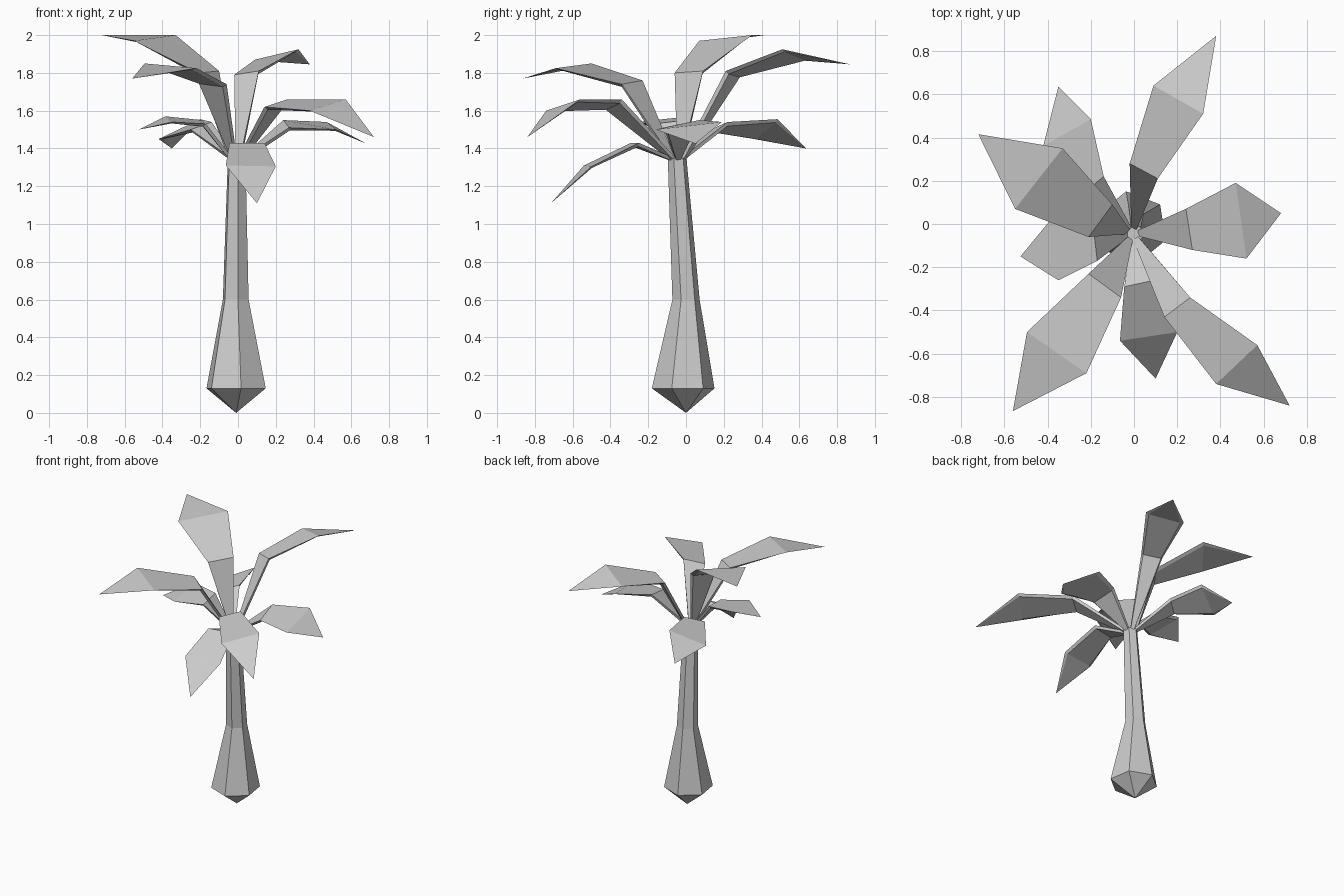
import bpy, bmesh
from math import cos, sin, radians
from mathutils import Vector

if "Cube" in bpy.data.objects:
    bpy.data.objects.remove(bpy.data.objects["Cube"])


def finish(bm, name):
    bmesh.ops.recalc_face_normals(bm, faces=bm.faces)
    mesh = bpy.data.meshes.new(name)
    bm.to_mesh(mesh)
    bm.free()
    ob = bpy.data.objects.new(name, mesh)
    bpy.context.collection.objects.link(ob)
    return ob


def bridge(bm, a, b):
    n = len(a)
    for i in range(n):
        j = (i + 1) % n
        bm.faces.new((a[i], a[j], b[j], b[i]))


# six-sided trunk with a pointed foot: (x, y, z, radius)
bm = bmesh.new()
rings = []
for x, y, z, r in [(-.01, -.015, .13, .168), (-.012, 0, .6, .073),
                   (-.007, -.047, 1.35, .05)]:
    rings.append([bm.verts.new((x + r * cos(radians(60 * i - 21)),
                                y + r * sin(radians(60 * i - 21)), z))
                  for i in range(6)])
for a, b in zip(rings, rings[1:]):
    bridge(bm, a, b)
bm.faces.new(rings[-1])
foot = bm.verts.new((-.01, 0, 0))
for i in range(6):
    bm.faces.new((foot, rings[0][(i + 1) % 6], rings[0][i]))
finish(bm, "trunk")


# frond: narrow root, bend pair, wide pair, tip; thin underside meeting at the tip
def frond(name, bend, wide, tip):
    bend = [Vector(p) for p in bend]
    wide = [Vector(p) for p in wide]
    tip = Vector(tip)
    mid = (bend[0] + bend[1]) / 2
    root = Vector((-.005, -.045, 1.35))
    out = Vector((mid.x - root.x, mid.y - root.y, 0)).normalized()
    across = (bend[1] - bend[0]).normalized() * .014
    root = root + out * .025
    pairs = [(root - across, root + across), bend, wide]
    bm = bmesh.new()
    loops = []
    for k, (l, r) in enumerate(pairs):
        ahead = tip if k == 2 else sum(pairs[k + 1], Vector()) / 2
        behind = sum(pairs[max(k - 1, 0)], Vector()) / 2
        n = (r - l).cross(ahead - behind).normalized()
        if n.z < 0:
            n = -n
        down = -n * (.018, .02, .01)[k]
        inset = (r - l) * .08
        loops.append([bm.verts.new(p) for p in
                      (l, r, r + down - inset, l + down + inset)])
    for a, b in zip(loops, loops[1:]):
        bridge(bm, a, b)
    bm.faces.new(loops[0])
    t = bm.verts.new(tip)
    for i in range(4):
        bm.faces.new((loops[-1][i], loops[-1][(i + 1) % 4], t))
    finish(bm, name)


frond("frond_back_right", [(-.02, .28, 1.79), (.11, .21, 1.81)],
      [(.09, .64, 1.87), (.32, .51, 1.925)], (.38, .87, 1.845))
frond("frond_right", [(.24, .07, 1.55), (.27, -.12, 1.51)],
      [(.47, .19, 1.54), (.52, -.16, 1.50)], (.68, .05, 1.425))
frond("frond_front_right", [(.26, -.34, 1.66), (.14, -.43, 1.62)],
      [(.57, -.56, 1.66), (.38, -.74, 1.60)], (.72, -.84, 1.46))
frond("frond_front", [(.14, -.25, 1.43), (-.045, -.29, 1.43)],
      [(.2, -.5, 1.305), (-.065, -.54, 1.31)], (.1, -.715, 1.11))
frond("frond_front_left", [(-.06, -.34, 1.74), (-.21, -.23, 1.76)],
      [(-.22, -.69, 1.825), (-.495, -.5, 1.85)], (-.56, -.865, 1.77))
frond("frond_top_left", [(-.21, -.06, 1.80), (-.1, .09, 1.81)],
      [(-.55, .07, 1.97), (-.33, .35, 2.0)], (-.72, .415, 2.0))
frond("frond_back_left", [(-.25, .13, 1.50), (-.14, .22, 1.54)],
      [(-.42, .36, 1.45), (-.2, .485, 1.555)], (-.35, .635, 1.40))
frond("frond_left", [(-.17, -.17, 1.53), (-.19, 0, 1.55)],
      [(-.35, -.26, 1.54), (-.385, .02, 1.57)], (-.525, -.15, 1.50))
